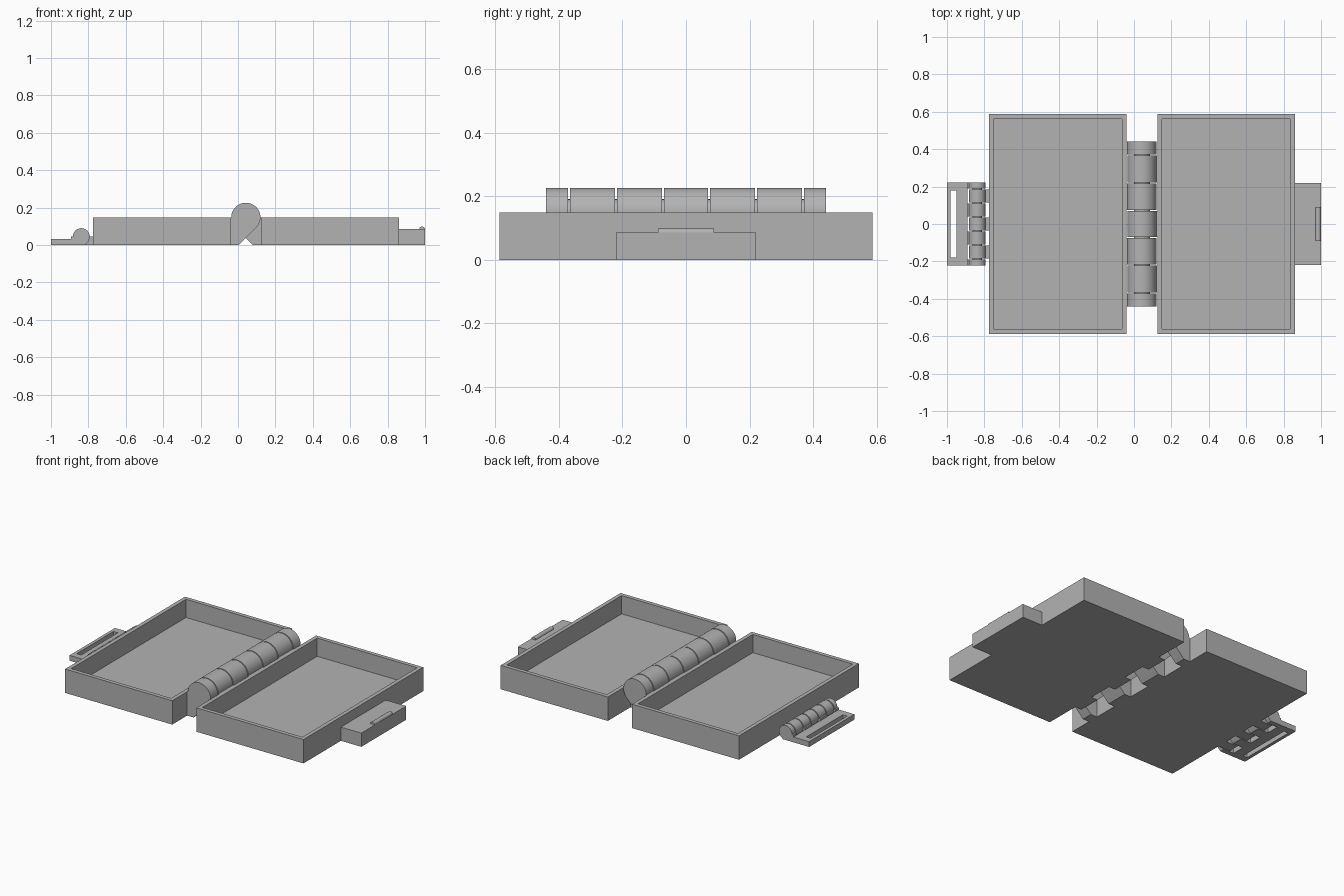
import bpy, bmesh
from math import radians, sin, cos, sqrt

cube = bpy.data.objects.get("Cube")
if cube:
    bpy.data.objects.remove(cube, do_unlink=True)

grey = bpy.data.materials.new("plain_grey")
grey.use_nodes = True
grey.diffuse_color = (0.45, 0.45, 0.45, 1)
grey.node_tree.nodes["Principled BSDF"].inputs["Base Color"].default_value = grey.diffuse_color


def finish(name, bm, smooth=False):
    bmesh.ops.recalc_face_normals(bm, faces=bm.faces)
    mesh = bpy.data.meshes.new(name)
    bm.to_mesh(mesh)
    bm.free()
    mesh.materials.append(grey)
    obj = bpy.data.objects.new(name, mesh)
    bpy.context.collection.objects.link(obj)
    if smooth:
        bpy.ops.object.select_all(action='DESELECT')
        obj.select_set(True)
        bpy.context.view_layer.objects.active = obj
        bpy.ops.object.shade_smooth_by_angle(angle=radians(30))
    return obj


def extrude_y(name, profile, y0, y1, smooth=False):
    """Solid with an x-z profile running from y0 to y1."""
    bm = bmesh.new()
    face = bm.faces.new([bm.verts.new((x, y0, z)) for x, z in profile])
    ext = bmesh.ops.extrude_face_region(bm, geom=[face])
    moved = [v for v in ext["geom"] if isinstance(v, bmesh.types.BMVert)]
    bmesh.ops.translate(bm, verts=moved, vec=(0, y1 - y0, 0))
    return finish(name, bm, smooth)


def rect(x0, x1, z0, z1):
    return [(x0, z0), (x1, z0), (x1, z1), (x0, z1)]


def arc(cx, cz, r, a0, a1, n):
    angles = [radians(a0 + (a1 - a0) * i / n) for i in range(n + 1)]
    return [(cx + r * cos(a), cz + r * sin(a)) for a in angles]


def knuckle_profile(cx, cz, r, wall, side):
    """Round barrel with a 45 degree arm reaching a wall on the given side."""
    pts = arc(0, cz, r, 180, -45, 30)
    pts.append((r * sqrt(2) - cz, 0))
    pts = [(cx - side * x, z) for x, z in pts]
    return pts + [(wall, 0), (wall, cz)]


def hinge(name, cx, cz, r, walls, edges, gap, odd_side):
    """Interlocking knuckles, alternating between both walls, on a pin."""
    for i, (y0, y1) in enumerate(zip(edges, edges[1:])):
        side = odd_side if i % 2 == 0 else -odd_side
        profile = knuckle_profile(cx, cz, r, walls[side], side)
        extrude_y(f"{name}_knuckle_{i + 1}", profile,
                  y0 + (gap if i else 0), y1 - (gap if i < len(edges) - 2 else 0), True)
    extrude_y(f"{name}_pin", arc(cx, cz, r * 0.55, 0, 345, 23),
              edges[0] + 0.01, edges[-1] - 0.01, True)


# Open trays
def tray(name, x0, x1):
    half, height, wall = 0.587, 0.148, 0.035
    bm = bmesh.new()
    face = bm.faces.new([bm.verts.new((x, y, 0)) for x, y in rect(x0, x1, -half, half)])
    ext = bmesh.ops.extrude_face_region(bm, geom=[face])
    top = [f for f in ext["geom"] if isinstance(f, bmesh.types.BMFace)][0]
    bmesh.ops.translate(bm, verts=top.verts, vec=(0, 0, height))
    bmesh.ops.recalc_face_normals(bm, faces=bm.faces)
    bmesh.ops.inset_region(bm, faces=[top], thickness=wall)
    ext = bmesh.ops.extrude_discrete_faces(bm, faces=[top])
    bmesh.ops.translate(bm, verts=ext["faces"][0].verts, vec=(0, 0, wall - height))
    finish(name, bm)


tray("right_tray", -0.775, -0.04)
tray("left_tray", 0.125, 0.86)

# Main hinge between the trays
hinge("main_hinge", 0.042, 0.148, 0.078, {-1: -0.04, 1: 0.125},
      [-0.441, -0.368, -0.22, -0.073, 0.073, 0.22, 0.368, 0.441], 0.003, -1)

# Small hinge carrying the latch
hinge("latch_hinge", -0.838, 0.045, 0.045, {-1: -0.893, 1: -0.775},
      [-0.222, -0.188, -0.113, -0.038, 0.038, 0.113, 0.188, 0.222], 0.003, -1)

# Latch plate with a slot through it
bm = bmesh.new()
loops = []
for shape in (rect(-1, -0.89, -0.222, 0.222), rect(-0.98, -0.95, -0.18, 0.18)):
    for z in (0, 0.033):
        loops.append([bm.verts.new((x, y, z)) for x, y in shape])
outer_low, outer_high, inner_low, inner_high = loops
for a, b in ((outer_low, outer_high), (outer_high, inner_high),
             (inner_high, inner_low), (inner_low, outer_low)):
    for i in range(4):
        j = (i + 1) % 4
        bm.faces.new((a[i], a[j], b[j], b[i]))
finish("latch_plate", bm)

# Catch block and the ridge that snaps into the slot
extrude_y("catch_block", rect(0.86, 1, 0, 0.085), -0.22, 0.22)
extrude_y("catch_ridge", arc(0.984, 0.084, 0.015, 180, 0, 10), -0.088, 0.088, True)
